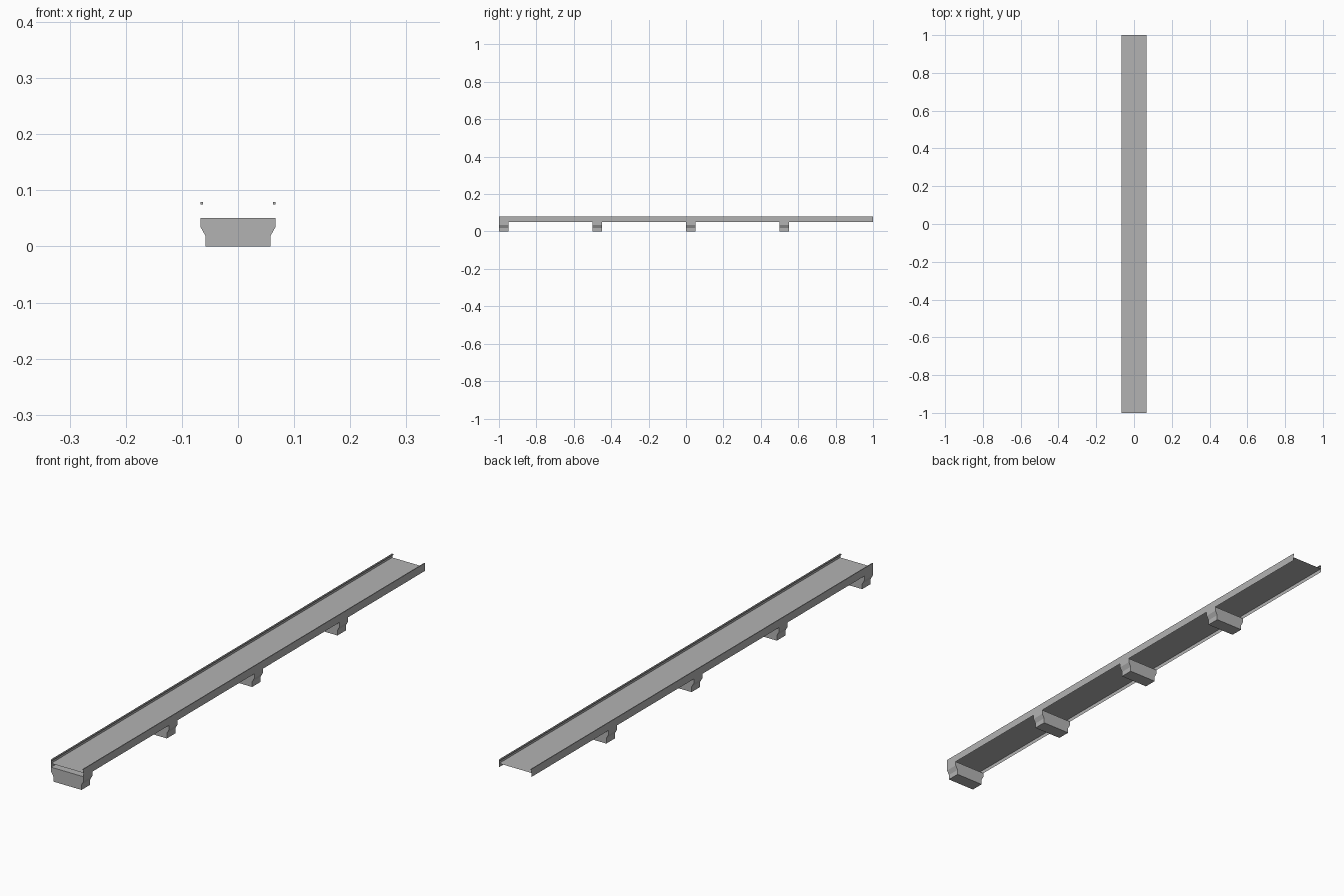
import bpy
import bmesh

cube = bpy.data.objects.get("Cube")
if cube:
    bpy.data.objects.remove(cube, do_unlink=True)

HALF_WIDTH = 0.067
HALF_LENGTH = 1.0
PIER_TOP = 0.051
DECK_Z = 0.065
WALL_TOP = 0.08

concrete = bpy.data.materials.new("concrete grey")
concrete.use_nodes = True
grey = (0.45, 0.45, 0.45, 1)
concrete.diffuse_color = grey
concrete.node_tree.nodes["Principled BSDF"].inputs["Base Color"].default_value = grey


def extrude_y(name, profile, y0, y1, closed=True):
    """Sweep an x-z profile along y; closed profiles also get end caps."""
    bm = bmesh.new()
    near = [bm.verts.new((x, y0, z)) for x, z in profile]
    far = [bm.verts.new((x, y1, z)) for x, z in profile]
    count = len(profile)
    for i in range(count if closed else count - 1):
        j = (i + 1) % count
        bm.faces.new((near[i], near[j], far[j], far[i]))
    if closed:
        bm.faces.new(near)
        bm.faces.new(far)
        bmesh.ops.recalc_face_normals(bm, faces=bm.faces)
    mesh = bpy.data.meshes.new(name)
    bm.to_mesh(mesh)
    bm.free()
    mesh.materials.append(concrete)
    obj = bpy.data.objects.new(name, mesh)
    bpy.context.scene.collection.objects.link(obj)
    return obj


# Road deck sheet
extrude_y("deck", [(-HALF_WIDTH, DECK_Z), (HALF_WIDTH, DECK_Z)],
          -HALF_LENGTH, HALF_LENGTH, closed=False)

# Side walls with a slim rail inside their top edges
for side, label in ((1, "left"), (-1, "right")):
    edge = side * HALF_WIDTH
    wall = [(edge, PIER_TOP), (edge, WALL_TOP)]
    if side > 0:
        wall.reverse()
    extrude_y(label + "_wall", wall, -HALF_LENGTH, HALF_LENGTH, closed=False)
    outer, inner = side * 0.0665, side * 0.0625
    extrude_y(label + "_rail",
              [(inner, 0.075), (outer, 0.075), (outer, 0.079), (inner, 0.079)],
              -HALF_LENGTH, HALF_LENGTH)

# Piers with a tapered shoulder
half = [(0.058, 0), (0.058, 0.019), (HALF_WIDTH, 0.035), (HALF_WIDTH, PIER_TOP)]
pier_profile = half + [(-x, z) for x, z in reversed(half)]
for i in range(4):
    start = -HALF_LENGTH + i * 0.5
    extrude_y(f"pier_{i + 1}", pier_profile, start, start + 0.05)
